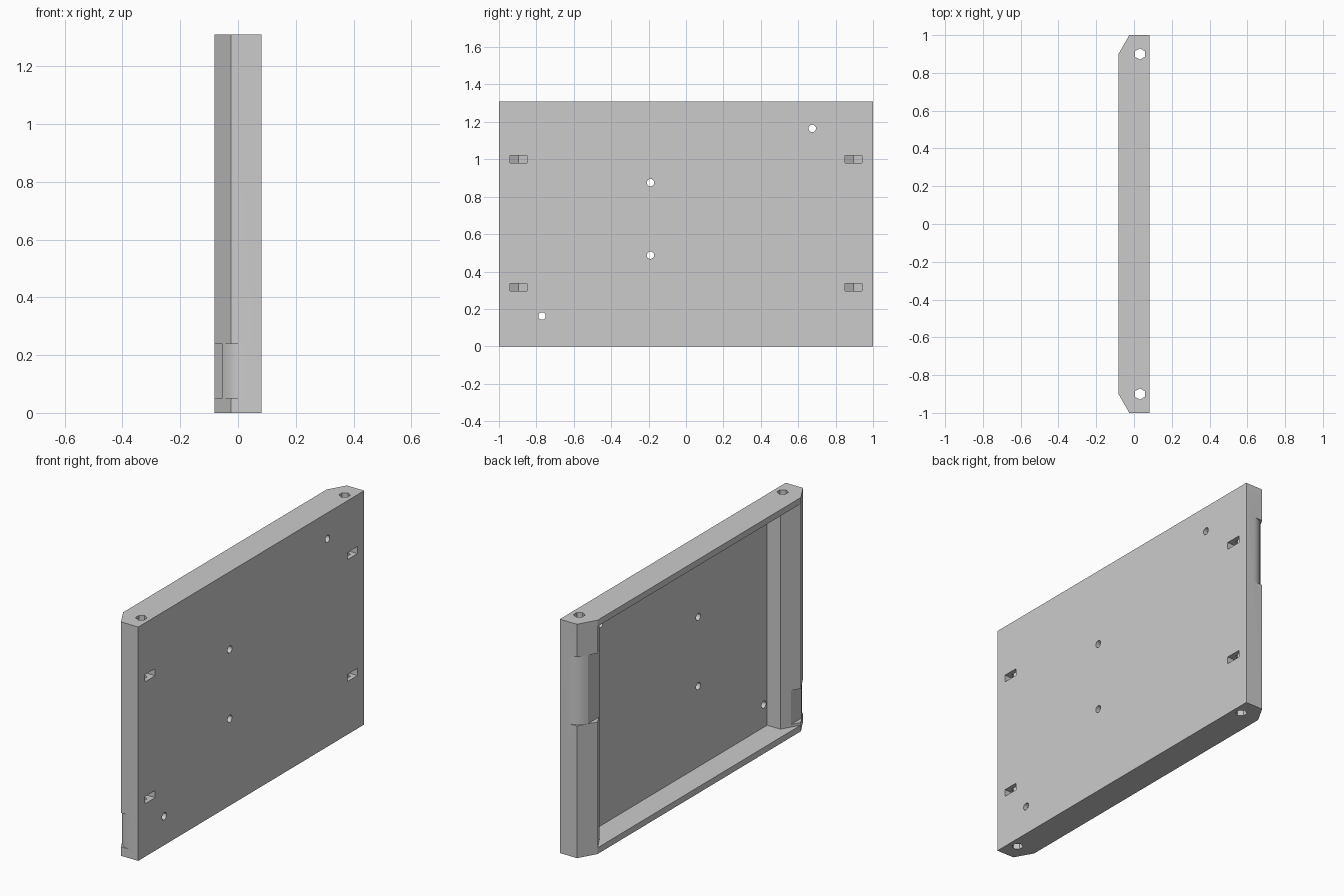
import bpy, bmesh, math

cube = bpy.data.objects.get("Cube")
if cube:
    bpy.data.objects.remove(cube, do_unlink=True)

X = 0.082           # half thickness
H = 1.31            # height
RIM = 0.035         # top and bottom rim thickness
SHOULDER = -0.025   # depth where the side slopes begin
FLOOR = 0.057       # inner face of the back plate

grey = bpy.data.materials.new("plain_grey")
grey.use_nodes = True
grey.diffuse_color = (0.6, 0.6, 0.6, 1)
bsdf = next(n for n in grey.node_tree.nodes if n.type == 'BSDF_PRINCIPLED')
bsdf.inputs["Base Color"].default_value = grey.diffuse_color
bsdf.inputs["Roughness"].default_value = 0.6


def prism(name, profile, z0, z1, side=1):
    """Extrude an (x, y) outline upwards; side=-1 mirrors it in y."""
    bm = bmesh.new()
    face = bm.faces.new([bm.verts.new((x, y * side, z0)) for x, y in profile])
    top = bmesh.ops.extrude_face_region(bm, geom=[face])["geom"]
    bmesh.ops.translate(bm, vec=(0, 0, z1 - z0),
                        verts=[v for v in top if isinstance(v, bmesh.types.BMVert)])
    bmesh.ops.recalc_face_normals(bm, faces=bm.faces)
    mesh = bpy.data.meshes.new(name)
    bm.to_mesh(mesh)
    bm.free()
    mesh.materials.append(grey)
    obj = bpy.data.objects.new(name, mesh)
    bpy.context.collection.objects.link(obj)
    return obj


def ring(cx, cy, r, sides):
    """Outline of a regular polygon with a corner pointing along y."""
    return [(cx + r * math.sin(math.tau * i / sides),
             cy + r * math.cos(math.tau * i / sides)) for i in range(sides)]


def cut(body, cutter):
    cutter.hide_render = True
    mod = body.modifiers.new("cut", 'BOOLEAN')
    mod.operation = 'DIFFERENCE'
    mod.solver = 'EXACT'
    mod.object = cutter
    bpy.context.view_layer.objects.active = body
    bpy.ops.object.modifier_apply(modifier=mod.name)
    bpy.data.objects.remove(cutter, do_unlink=True)


# Panel body with chamfered long edges
half = [(X, 1), (SHOULDER, 1), (-X, 0.9)]
panel = prism("tray_panel", half + [(x, -y) for x, y in reversed(half)], 0, H)

# Open pocket with sloping side walls
wall = [(FLOOR, 0.8), (SHOULDER, 0.8), (-X - 0.029, 0.948)]
cut(panel, prism("pocket_cutter", wall + [(x, -y) for x, y in reversed(wall)],
                 RIM, H - RIM))

# Rounded finger notches, one on each end
start, bend, end = (0.03, 1.0), (SHOULDER, 1.0), (-0.055, 0.945)
arc = []
for i in range(9):
    t = i / 8
    arc.append(tuple((1 - t) ** 2 * a + 2 * t * (1 - t) * b + t * t * c
                     for a, b, c in zip(start, bend, end)))
notch = [(0.03, 1.05)] + arc + [(-0.055, 0.78), (-0.2, 0.78), (-0.2, 1.05)]
for side, low, high in ((1, 0.74, 1.125), (-1, 0.05, 0.24)):
    cut(panel, prism("notch_cutter", notch, low, high, side))

# Hexagonal bores and V-bottomed slots in both side columns
slot = [(0.1, 0.85), (0.1, 0.94), (0.0, 0.94), (-0.028, 0.895), (0.0, 0.85)]
for side in (1, -1):
    cut(panel, prism("bore_cutter", ring(0.031, 0.9, 0.03, 6), -0.1, H + 0.1, side))
    for z in (0.317, 1.0):
        profile = slot if side == 1 else [(x, 1.79 - y) for x, y in slot]
        cut(panel, prism("slot_cutter", profile, z - 0.02, z + 0.02, side))

# Round screw holes through the back plate
for y, z in ((0.675, 1.165), (-0.19, 0.875), (-0.19, 0.487), (-0.77, 0.162)):
    drill = prism("screw_hole_cutter", ring(0, 0, 0.02, 16), -0.03, 0.06)
    drill.rotation_euler = (0, math.pi / 2, 0)
    drill.location = (0.06, y, z)
    bpy.context.view_layer.update()
    cut(panel, drill)

# Crisp edges, soft only on the notch arcs and hole walls
bpy.ops.object.select_all(action='DESELECT')
panel.select_set(True)
bpy.context.view_layer.objects.active = panel
bpy.ops.object.shade_smooth_by_angle(angle=math.radians(28))
